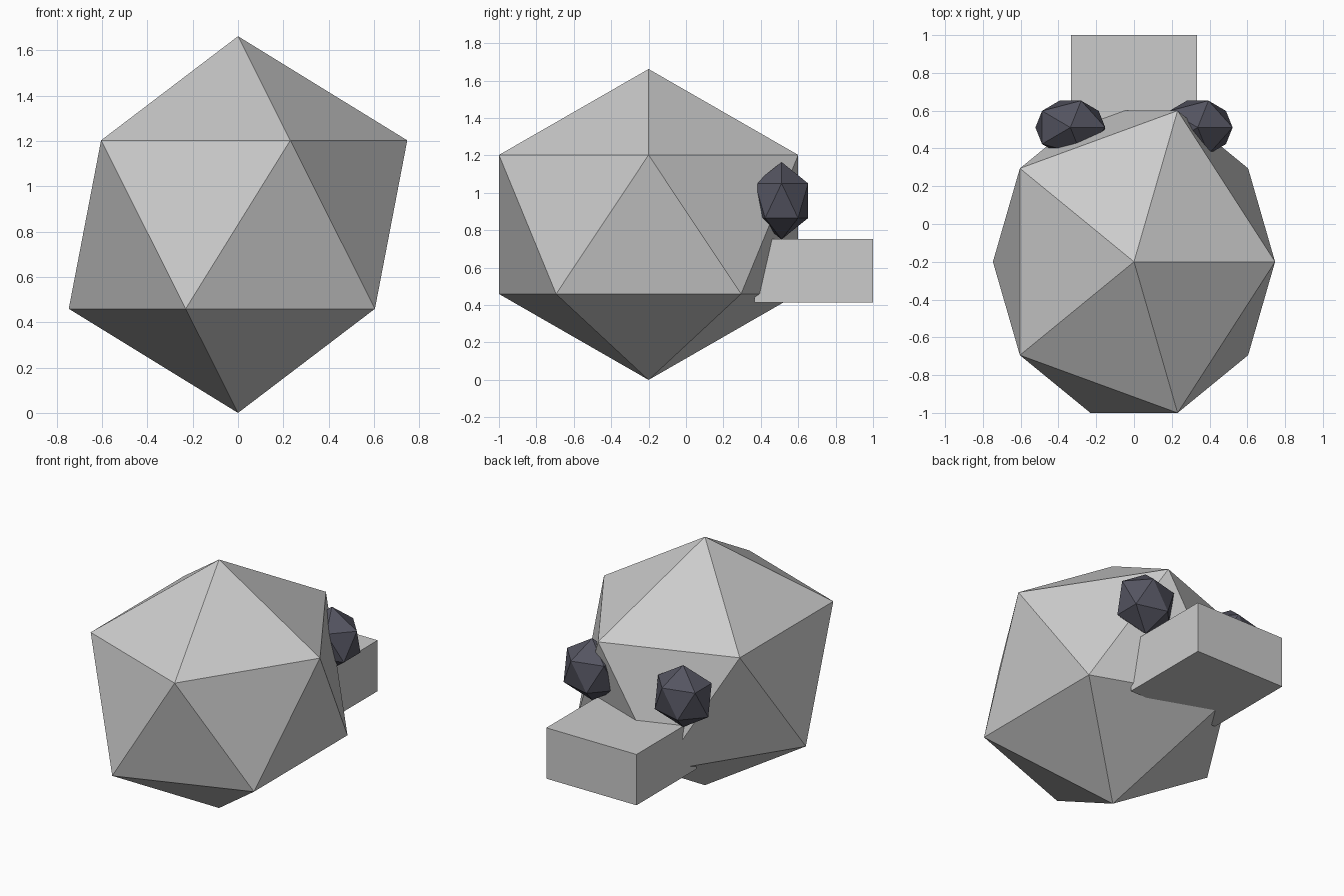
import bpy

if "Cube" in bpy.data.objects:
    bpy.data.objects.remove(bpy.data.objects["Cube"])


def ico(name, centre, radii):
    bpy.ops.mesh.primitive_ico_sphere_add(subdivisions=1, radius=1, location=centre)
    ob = bpy.context.object
    ob.name = name
    ob.scale = radii
    bpy.ops.object.transform_apply(location=False, rotation=False, scale=True)
    bpy.ops.object.shade_flat()
    return ob


# head: faceted and stretched along y
ico("head", (0, -0.2, 0.831), (0.835, 0.9405, 0.831))

# snout: plain box pushed into the back face of the head
y0, y1, z0, z1 = 0.367, 1.0, 0.413, 0.753
bpy.ops.mesh.primitive_cube_add(size=1, location=(0, (y0 + y1) / 2, (z0 + z1) / 2))
snout = bpy.context.object
snout.name = "snout"
snout.scale = (0.667, y1 - y0, z1 - z0)
bpy.ops.object.transform_apply(location=False, rotation=False, scale=True)

# eyes: dark faceted balls above the snout
dark = bpy.data.materials.new("dark_eye")
dark.diffuse_color = (0.09, 0.09, 0.12, 1)
dark.use_nodes = True
dark.node_tree.nodes["Principled BSDF"].inputs["Base Color"].default_value = dark.diffuse_color
for side, s in (("left", -1), ("right", 1)):
    eye = ico(side + "_eye", (s * 0.337, 0.511, 0.958), (0.207, 0.167, 0.207))
    eye.data.materials.append(dark)
